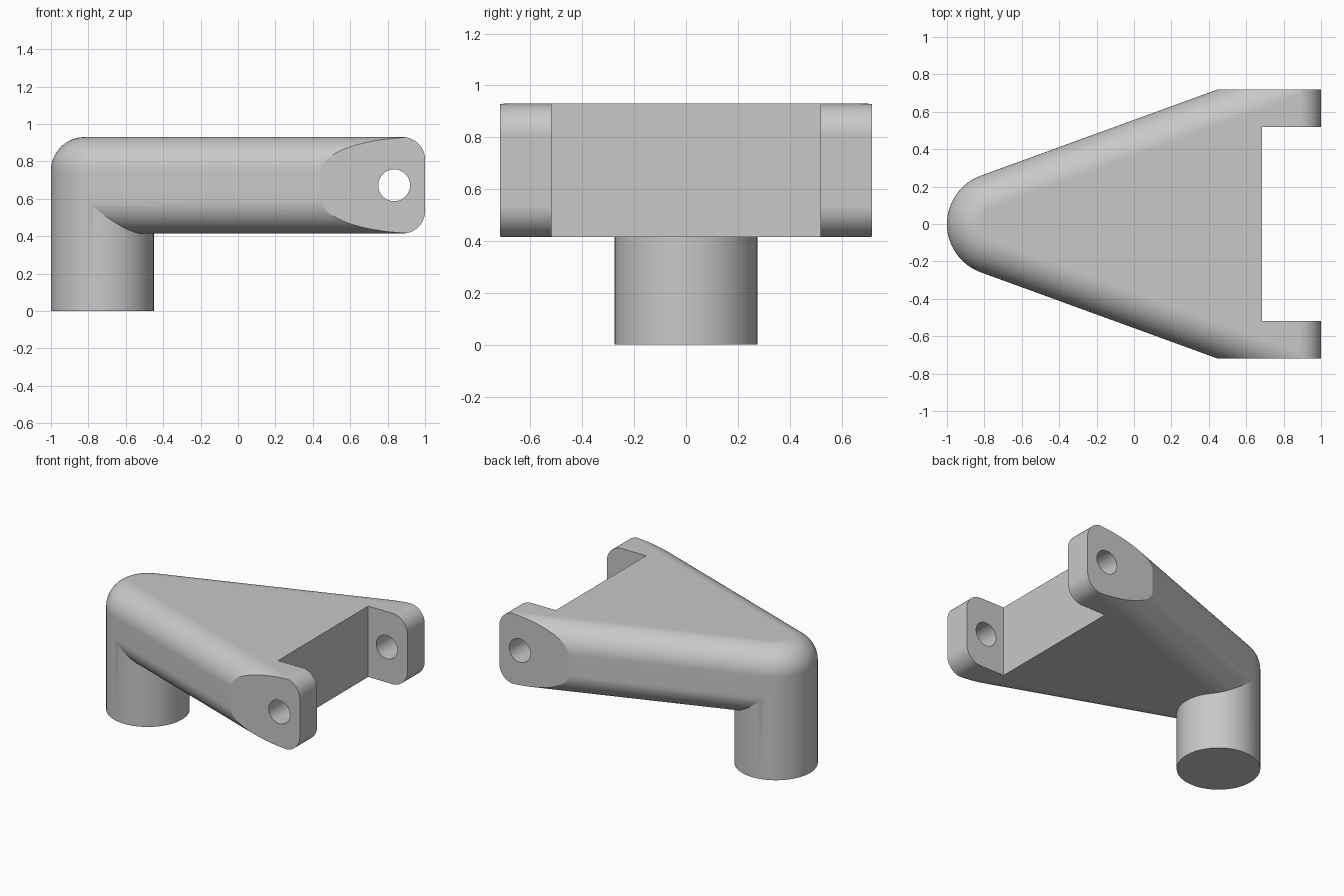
import bpy
import bmesh
from math import sin, cos, tan, radians, sqrt

if "Cube" in bpy.data.objects:
    bpy.data.objects.remove(bpy.data.objects["Cube"])

NOSE_X, NOSE_R = -0.725, 0.275      # post axis and radius
Z0, Z1, FILLET = 0.415, 0.93, 0.18  # arm slab and its edge rounding
TAPER = 20                          # half angle of the wedge
HALF_W, END_R = 0.718, 0.12
HOLE_Z = (Z0 + Z1) / 2

grey = bpy.data.materials.new("grey metal")
grey.use_nodes = True
color = (0.58, 0.58, 0.58, 1)
grey.diffuse_color = color
grey.node_tree.nodes["Principled BSDF"].inputs["Base Color"].default_value = color


def loft(name, rings):
    """Closed solid through rings of equal point count."""
    bm = bmesh.new()
    loops = [[bm.verts.new(p) for p in ring] for ring in rings]
    n = len(loops[0])
    for a, b in zip(loops, loops[1:]):
        for i in range(n):
            j = (i + 1) % n
            bm.faces.new((a[i], a[j], b[j], b[i]))
    bm.faces.new(loops[0][::-1])
    bm.faces.new(loops[-1])
    bmesh.ops.recalc_face_normals(bm, faces=bm.faces)
    mesh = bpy.data.meshes.new(name)
    bm.to_mesh(mesh)
    bm.free()
    mesh.materials.append(grey)
    obj = bpy.data.objects.new(name, mesh)
    bpy.context.collection.objects.link(obj)
    return obj


def arc(cx, cy, r, start, end, step):
    count = round((end - start) / step)
    return [(cx + r * cos(radians(start + i * step)),
             cy + r * sin(radians(start + i * step))) for i in range(count + 1)]


def box(name, x0, x1, half_y, z0, z1):
    corners = [(x0, -half_y), (x1, -half_y), (x1, half_y), (x0, half_y)]
    return loft(name, [[(x, y, z) for x, y in corners] for z in (z0, z1)])


def combine(target, tool, operation):
    mod = target.modifiers.new(operation.lower(), "BOOLEAN")
    mod.operation, mod.object, mod.solver = operation, tool, "EXACT"
    bpy.context.view_layer.objects.active = target
    bpy.ops.object.modifier_apply(modifier=mod.name)
    bpy.data.objects.remove(tool)


# Wedge arm: a rounded nose widening to the fork, inset near top and bottom
def wedge_ring(inset, z):
    pts = arc(NOSE_X, 0, NOSE_R - inset, 90 + TAPER, 270 - TAPER, 2.5)
    far = 1.3
    y = pts[0][1] + (far - pts[0][0]) * tan(radians(TAPER))
    return [(px, py, z) for px, py in pts + [(far, -y), (far, y)]]


STEPS = 16
curve = [(FILLET * (1 - cos(radians(90 * i / STEPS))),
          FILLET * (1 - sin(radians(90 * i / STEPS)))) for i in range(STEPS + 1)]
rings = [wedge_ring(d, Z0 + h) for d, h in reversed(curve)]
rings += [wedge_ring(d, Z1 - h) for d, h in curve]
bracket = loft("fork_bracket", rings)

# Trim the sides flat and round the fork tips
tip = [(-1.3, Z0 - 0.1), (0.6, Z0 - 0.1), (0.6, Z0)]
tip = [(-1.3, Z0 - 0.1), (1 - END_R - 0.001, Z0 - 0.1)]
tip += arc(1 - END_R, Z0 + END_R, END_R, 270, 360, 5)
tip += arc(1 - END_R, Z1 - END_R, END_R, 0, 90, 5)
tip += [(1 - END_R - 0.001, Z1 + 0.1), (-1.3, Z1 + 0.1)]
trim = loft("trim", [[(x, y, z) for x, z in tip] for y in (-HALF_W, HALF_W)])
combine(bracket, trim, "INTERSECT")

# Gap between the fork tips, and the pin hole through both
combine(bracket, box("gap", 0.685, 1.2, 0.518, 0, 1.2), "DIFFERENCE")
hole = arc(0.835, HOLE_Z, 0.085, 0, 355, 5)
combine(bracket, loft("hole", [[(x, y, z) for x, z in hole] for y in (-1, 1)]),
        "DIFFERENCE")

# Round post flush with the nose
circle = arc(NOSE_X, 0, NOSE_R, 0, 357.5, 2.5)
post = loft("post", [[(x, y, z) for x, y in circle] for z in (0, Z0 + FILLET)])
combine(bracket, post, "UNION")

# Smooth rounded surfaces, crisp cuts
bpy.ops.object.select_all(action="DESELECT")
bracket.select_set(True)
bpy.context.view_layer.objects.active = bracket
bpy.ops.object.shade_smooth_by_angle(angle=radians(15))
normals = bracket.modifiers.new("flat_faces", "WEIGHTED_NORMAL")
normals.keep_sharp = True
